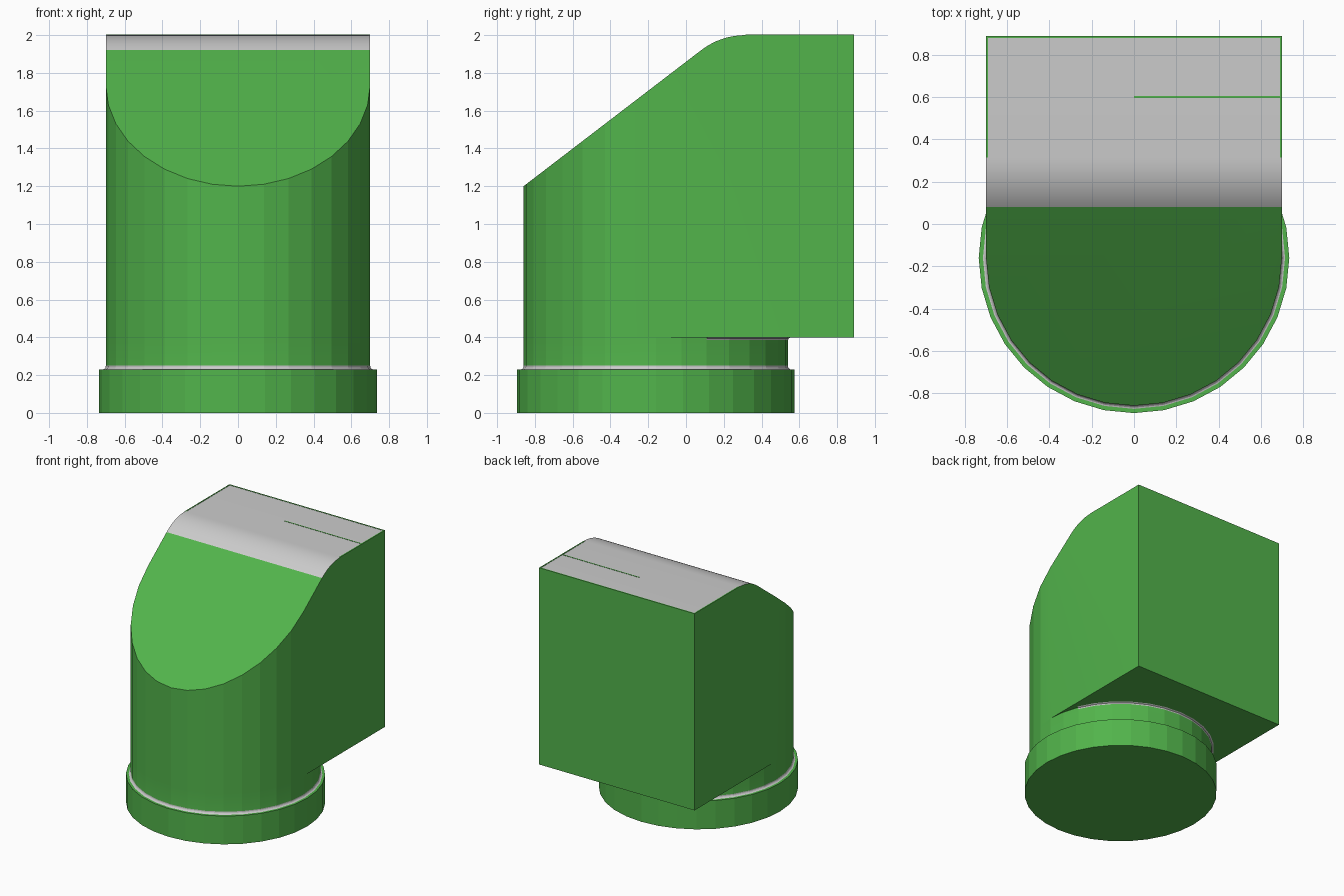
import bpy, bmesh
from math import sin, cos, tan, atan2, radians, pi

if "Cube" in bpy.data.objects:
    bpy.data.objects.remove(bpy.data.objects["Cube"])

R, CY, SEG = 0.70, -0.16, 32      # column radius, column centre in y, sides
BACK, LOW, TOP = 0.89, 0.40, 2.0

green = bpy.data.materials.new("green")
green.diffuse_color = (0.084, 0.455, 0.07, 1)
green.use_nodes = True
green.node_tree.nodes["Principled BSDF"].inputs["Base Color"].default_value = green.diffuse_color
grey = bpy.data.materials.new("grey")
grey.diffuse_color = (0.8, 0.8, 0.8, 1)
grey.use_nodes = True
grey.node_tree.nodes["Principled BSDF"].inputs["Base Color"].default_value = grey.diffuse_color


def finish(name, bm):
    bmesh.ops.recalc_face_normals(bm, faces=bm.faces)
    me = bpy.data.meshes.new(name)
    bm.to_mesh(me)
    bm.free()
    ob = bpy.data.objects.new(name, me)
    bpy.context.collection.objects.link(ob)
    me.materials.append(green)
    me.materials.append(grey)
    bpy.ops.object.select_all(action='DESELECT')
    ob.select_set(True)
    bpy.context.view_layer.objects.active = ob
    bpy.ops.object.shade_smooth_by_angle(angle=radians(9))
    return ob


def lathe(name, profile, grey_rows, a0=0, a1=2 * pi, n=SEG, caps=True):
    bm = bmesh.new()
    full = a1 - a0 > 6.28
    count = n if full else n + 1
    rings = []
    for r, z in profile:
        rings.append([bm.verts.new((r * cos(a0 + (a1 - a0) * i / n),
                                    CY + r * sin(a0 + (a1 - a0) * i / n), z))
                      for i in range(count)])
    for k in range(len(rings) - 1):
        for i in range(n):
            j = (i + 1) % count
            f = bm.faces.new((rings[k][i], rings[k][j], rings[k + 1][j], rings[k + 1][i]))
            f.material_index = int(k in grey_rows)
    if caps:
        bm.faces.new(rings[0])
        bm.faces.new(rings[-1])
    return finish(name, bm)


# Round foot, small fillet and neck
lathe("base_collar", [(0.735, 0), (0.735, 0.23), (0.715, 0.23), (0.7095, 0.2315),
                      (0.7045, 0.2355), (0.701, 0.242), (R, 0.25), (R, LOW)], {2, 3, 4, 5})

# Fillet between the neck and the overhang
lathe("overhang_fillet", [(R, 0.385), (0.704, 0.394), (0.715, LOW)], {0, 1},
      radians(22.5), radians(157.5), 12, caps=False)

# Hood: D-shaped plan, sloped front, rounded crest
front_y, front_z = CY - R, 1.2
slope = atan2(0.72, 0.94)
corner_y = front_y + (TOP - front_z) / tan(slope)
tangent = 0.13
rad = tangent / tan(slope / 2)
cy, cz = corner_y + tangent, TOP - rad
crest = [(cy - rad * sin(slope * (1 - i / 8)), cz + rad * cos(slope * (1 - i / 8)))
         for i in range(9)]

bm = bmesh.new()
arc = []
for i in range(SEG // 2 + 1):
    a = pi + 2 * pi * i / SEG
    x, y = R * cos(a), CY + R * sin(a)
    arc.append((bm.verts.new((x, y, LOW)),
                bm.verts.new((x, y, front_z + (y - front_y) * tan(slope)))))
for (b0, t0), (b1, t1) in zip(arc, arc[1:]):
    bm.faces.new((b0, b1, t1, t0))
rows = [[bm.verts.new((s * R, y, z)) for s in (-1, 1)] for y, z in crest + [(BACK, TOP)]]
bl, br = [bm.verts.new((s * R, BACK, LOW)) for s in (-1, 1)]
bm.faces.new([t for b, t in arc] + [rows[0][1], rows[0][0]])          # slope
for p, q in zip(rows, rows[1:]):                                      # crest and roof
    bm.faces.new((p[0], p[1], q[1], q[0])).material_index = 1
bm.faces.new([arc[0][0], arc[0][1]] + [r[0] for r in rows] + [bl])    # left side
bm.faces.new([arc[-1][0], arc[-1][1]] + [r[1] for r in rows] + [br])  # right side
bm.faces.new((bl, br, rows[-1][1], rows[-1][0]))                      # back
bm.faces.new([b for b, t in arc] + [br, bl])                          # underside
finish("hood", bm)


# Thin green lines around the roof and across half of it
def strip(name, x0, x1, y0, y1):
    bm = bmesh.new()
    bmesh.ops.create_cube(bm, size=1)
    for v in bm.verts:
        v.co = ((x0 + x1) / 2 + v.co.x * (x1 - x0),
                (y0 + y1) / 2 + v.co.y * (y1 - y0), TOP - 0.002 + v.co.z * 0.008)
    finish(name, bm)


strip("roof_edge_left", -R, -R + 0.01, cy, BACK)
strip("roof_edge_right", R - 0.01, R, cy, BACK)
strip("roof_edge_back", -R + 0.01, R - 0.01, BACK - 0.01, BACK)
strip("roof_seam", 0, R - 0.01, 0.597, 0.605)
